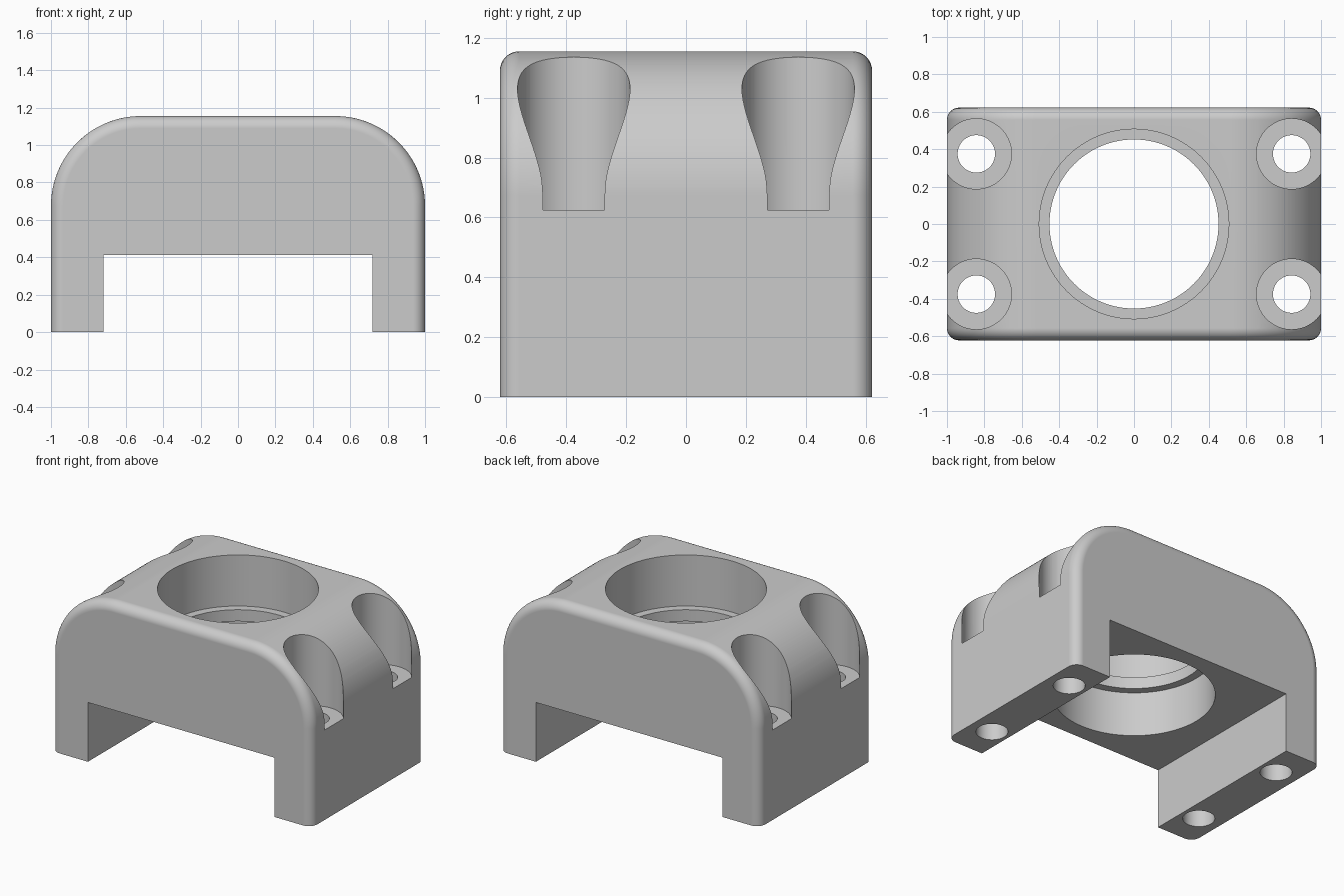
import bpy, bmesh
from math import sin, cos, pi

WIDTH, DEPTH, HEIGHT = 1.0, 0.622, 1.155   # half width, half depth, full height
CORNER, FILLET = 0.48, 0.065

cube = bpy.data.objects.get("Cube")
if cube:
    bpy.data.objects.remove(cube, do_unlink=True)

grey = bpy.data.materials.new("light grey")
grey.use_nodes = True
colour = (0.6, 0.6, 0.6, 1)
grey.diffuse_color = colour
grey.node_tree.nodes["Principled BSDF"].inputs["Base Color"].default_value = colour


def add_object(name, bm):
    mesh = bpy.data.meshes.new(name)
    bmesh.ops.recalc_face_normals(bm, faces=bm.faces)
    bm.to_mesh(mesh)
    bm.free()
    mesh.materials.append(grey)
    obj = bpy.data.objects.new(name, mesh)
    bpy.context.collection.objects.link(obj)
    return obj


# Housing: arched profile extruded front to back, outer rim rounded
steps = 32
arc = [(WIDTH - CORNER + CORNER * cos(pi / 2 * i / steps),
        HEIGHT - CORNER + CORNER * sin(pi / 2 * i / steps)) for i in range(steps + 1)]
right = [(WIDTH, 0)] + arc
profile = right + [(-x, z) for x, z in reversed(right)]
bm = bmesh.new()
face = bm.faces.new([bm.verts.new((x, -DEPTH, z)) for x, z in profile])
ext = bmesh.ops.extrude_face_region(bm, geom=[face])
bmesh.ops.translate(bm, vec=(0, 2 * DEPTH, 0),
                    verts=[v for v in ext["geom"] if isinstance(v, bmesh.types.BMVert)])
bmesh.ops.recalc_face_normals(bm, faces=bm.faces)
rim = [e for e in bm.edges
       if abs(e.verts[0].co.y - e.verts[1].co.y) < 0.001
       and max(v.co.z for v in e.verts) > 0.001]
bmesh.ops.bevel(bm, geom=rim, offset=FILLET, segments=8, profile=0.5, affect='EDGES')
housing = add_object("bearing_housing", bm)


def cut(cutter):
    mod = housing.modifiers.new("cut", 'BOOLEAN')
    mod.operation = 'DIFFERENCE'
    mod.solver = 'EXACT'
    mod.object = cutter
    bpy.ops.object.select_all(action='DESELECT')
    bpy.context.view_layer.objects.active = housing
    housing.select_set(True)
    bpy.ops.object.modifier_apply(modifier=mod.name)
    bpy.data.objects.remove(cutter, do_unlink=True)


def drill(x, y, radius, low, high, sides=64):
    bm = bmesh.new()
    bmesh.ops.create_cone(bm, cap_ends=True, segments=sides, radius1=radius,
                          radius2=radius, depth=high - low)
    bmesh.ops.translate(bm, vec=(x, y, (low + high) / 2), verts=bm.verts)
    cut(add_object("drill", bm))


# Channel between the two feet
bm = bmesh.new()
bmesh.ops.create_cube(bm, size=1)
bmesh.ops.scale(bm, vec=(1.436, 3, 0.812), verts=bm.verts)
bmesh.ops.translate(bm, vec=(0, 0, 0.006), verts=bm.verts)
cut(add_object("channel", bm))

# Central bore with a narrow inner flange
drill(0, 0, 0.452, 0.2, 1.5, 96)
drill(0, 0, 0.507, 0.80, 1.5, 96)
drill(0, 0, 0.507, 0.2, 0.72, 96)

# Screw holes with open-sided counterbores
for sx in (-1, 1):
    for sy in (-1, 1):
        drill(sx * 0.843, sy * 0.375, 0.188, 0.625, 1.5)
        drill(sx * 0.843, sy * 0.375, 0.1, -0.2, 1.0)

# Smooth curves, crisp edges, flat large faces
bpy.ops.object.select_all(action='DESELECT')
bpy.context.view_layer.objects.active = housing
housing.select_set(True)
bpy.ops.object.shade_smooth_by_angle(angle=pi / 6)
normals = housing.modifiers.new("flat_faces", 'WEIGHTED_NORMAL')
normals.keep_sharp = True
